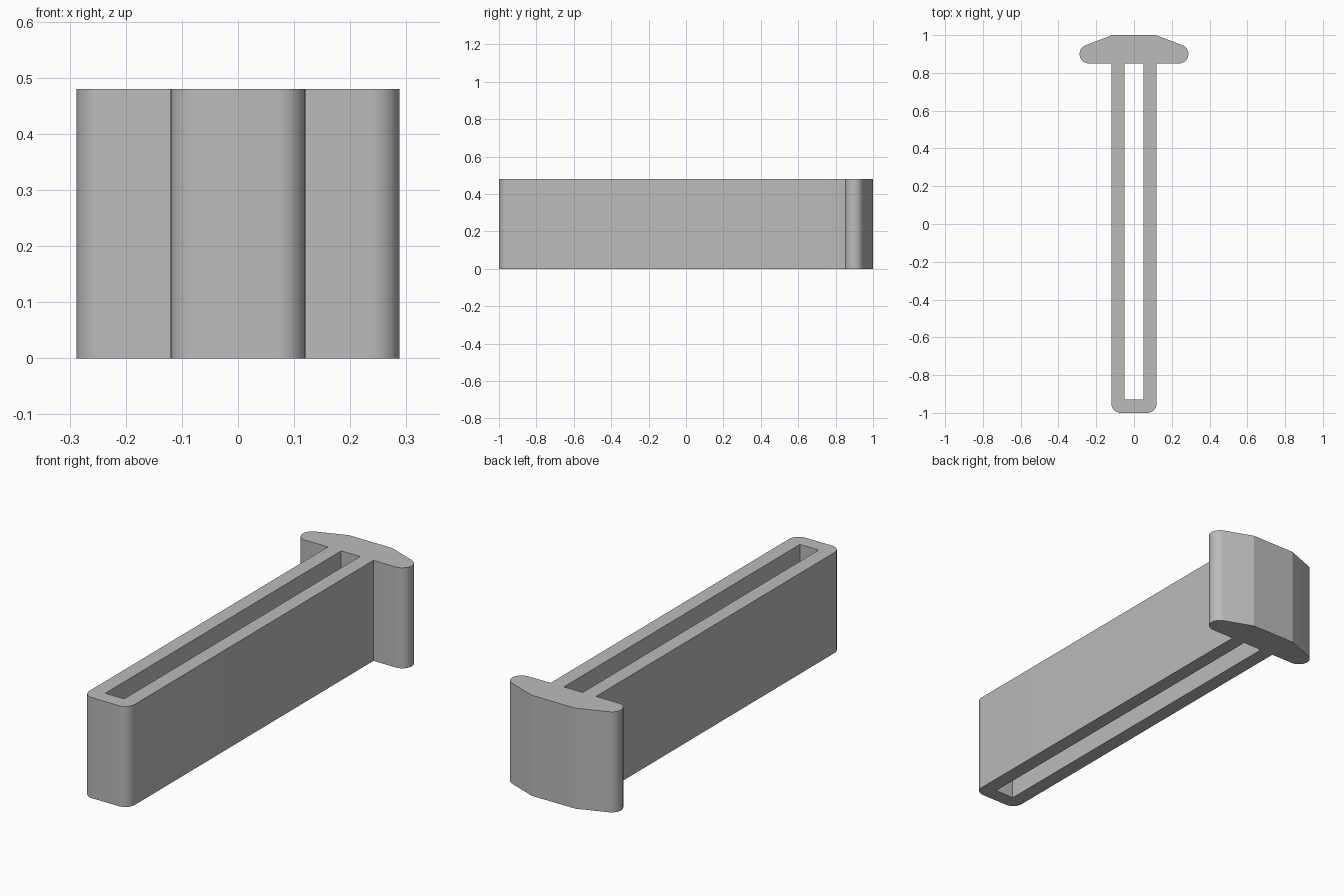
import bpy, bmesh
from math import cos, sin, radians

HEIGHT = 0.48

cube = bpy.data.objects.get("Cube")
if cube:
    bpy.data.objects.remove(cube, do_unlink=True)


def arc(cx, cy, r, start, end, steps):
    """Points on a circular arc, angles in degrees."""
    angles = [radians(start + (end - start) * i / steps) for i in range(steps + 1)]
    return [(cx + r * cos(a), cy + r * sin(a)) for a in angles]


def mirrored_loop(half):
    """Close a right-hand half outline with its mirror image across x = 0."""
    return half + [(-x, y) for x, y in reversed(half)]


# Outline: rounded foot, straight stem, then the T-shaped head
outline = mirrored_loop(
    arc(0.07, -0.95, 0.05, -90, 0, 10)
    + [(0.12, 0.85)]
    + arc(0.238, 0.9, 0.05, -90, 69, 18)
    + [(0.115, 1.0)])

# Slot through the stem
slot = mirrored_loop([(0.05, -0.93), (0.05, 0.85)])

bm = bmesh.new()
edges = []
for loop in (outline, slot):
    verts = [bm.verts.new((x, y, 0)) for x, y in loop]
    edges += [bm.edges.new((verts[i - 1], verts[i])) for i in range(len(verts))]
bmesh.ops.triangle_fill(bm, edges=edges, use_beauty=True, use_dissolve=False)

# Extrude the filled profile to full height
raised = bmesh.ops.extrude_face_region(bm, geom=bm.faces[:], use_keep_orig=True)
top = [g for g in raised["geom"] if isinstance(g, bmesh.types.BMVert)]
bmesh.ops.translate(bm, verts=top, vec=(0, 0, HEIGHT))
bmesh.ops.recalc_face_normals(bm, faces=bm.faces[:])

mesh = bpy.data.meshes.new("slotted_t_bar")
bm.to_mesh(mesh)
bm.free()
bar = bpy.data.objects.new("slotted_t_bar", mesh)
bpy.context.collection.objects.link(bar)

# Plain grey material
grey = bpy.data.materials.new("plain_grey")
colour = (0.5, 0.5, 0.5, 1)
grey.use_nodes = True
grey.diffuse_color = colour
grey.node_tree.nodes["Principled BSDF"].inputs["Base Color"].default_value = colour
mesh.materials.append(grey)

# Smooth the rounded corners, keep the flat facets crisp
bpy.ops.object.select_all(action="DESELECT")
bar.select_set(True)
bpy.context.view_layer.objects.active = bar
bpy.ops.object.shade_smooth_by_angle(angle=radians(15))
